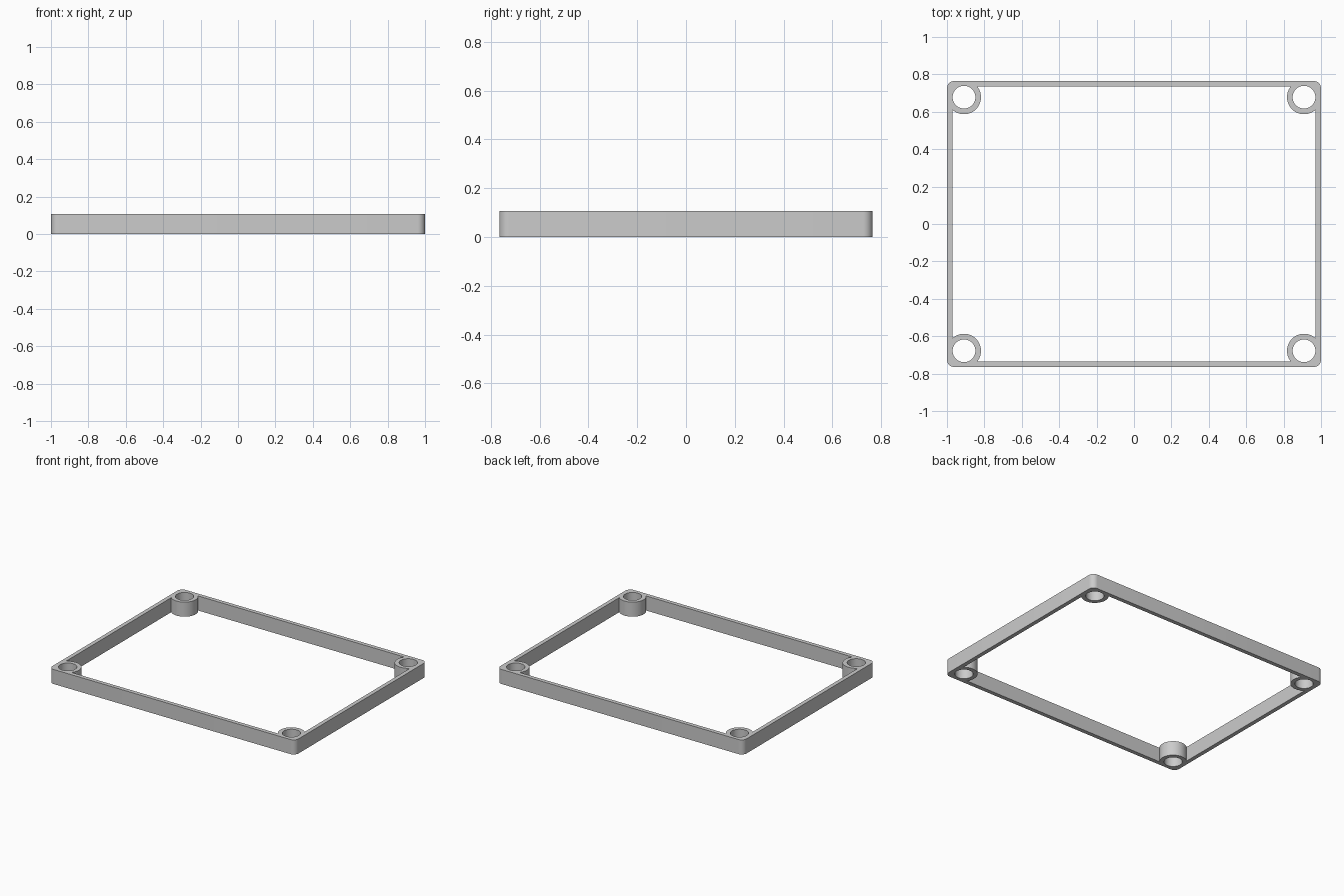
import bpy, bmesh
from math import acos, asin, cos, sin, pi

cube = bpy.data.objects.get("Cube")
if cube:
    bpy.data.objects.remove(cube, do_unlink=True)

HALF_X, HALF_Y, HEIGHT = 1.0, 0.765, 0.107
WALL, CORNER = 0.03, 0.04
BOSS, HOLE = 0.091, 0.061
CX, CY = HALF_X - BOSS, HALF_Y - BOSS + 0.004


def arc(cx, cy, radius, start, end, steps):
    return [(cx + radius * cos(start + (end - start) * i / steps),
             cy + radius * sin(start + (end - start) * i / steps))
            for i in range(steps + 1)]


def four_corners(corner):
    """Mirror one corner into all quadrants, keeping the loop order."""
    points = []
    for sx, sy in ((1, 1), (-1, 1), (-1, -1), (1, -1)):
        part = corner if sx * sy > 0 else corner[::-1]
        points += [(sx * x, sy * y) for x, y in part]
    return points


# Outer outline with rounded corners
outer = four_corners(arc(HALF_X - CORNER, HALF_Y - CORNER, CORNER, 0, pi / 2, 8))

# Inner outline, bulging around each screw boss between its two walls
start = 2 * pi - acos((HALF_X - WALL - CX) / BOSS)
end = pi - asin((HALF_Y - WALL - CY) / BOSS)
inner = four_corners(arc(CX, CY, BOSS, start, end, 32))

# Screw holes through the bosses
holes = [arc(sx * CX, sy * CY, HOLE, 0, 2 * pi, 40)[:-1]
         for sx in (1, -1) for sy in (1, -1)]

# Fill the cross-section and raise it to full height
bm = bmesh.new()
edges = []
for loop in [outer, inner] + holes:
    verts = [bm.verts.new((x, y, 0)) for x, y in loop]
    edges += [bm.edges.new((v, verts[i - 1])) for i, v in enumerate(verts)]
bmesh.ops.triangle_fill(bm, edges=edges, use_beauty=True, normal=(0, 0, 1))
raised = bmesh.ops.extrude_face_region(bm, geom=bm.faces[:], use_keep_orig=True)
top = [g for g in raised["geom"] if isinstance(g, bmesh.types.BMVert)]
bmesh.ops.translate(bm, verts=top, vec=(0, 0, HEIGHT))
bmesh.ops.recalc_face_normals(bm, faces=bm.faces[:])
mesh = bpy.data.meshes.new("spacer_frame")
bm.to_mesh(mesh)
bm.free()

frame = bpy.data.objects.new("spacer_frame", mesh)
bpy.context.collection.objects.link(frame)

# Plain grey
grey = bpy.data.materials.new("plain grey")
grey.use_nodes = True
colour = (0.6, 0.6, 0.6, 1)
grey.diffuse_color = colour
grey.node_tree.nodes["Principled BSDF"].inputs["Base Color"].default_value = colour
mesh.materials.append(grey)

bpy.context.view_layer.objects.active = frame
frame.select_set(True)
bpy.ops.object.shade_smooth_by_angle(angle=pi / 6)
